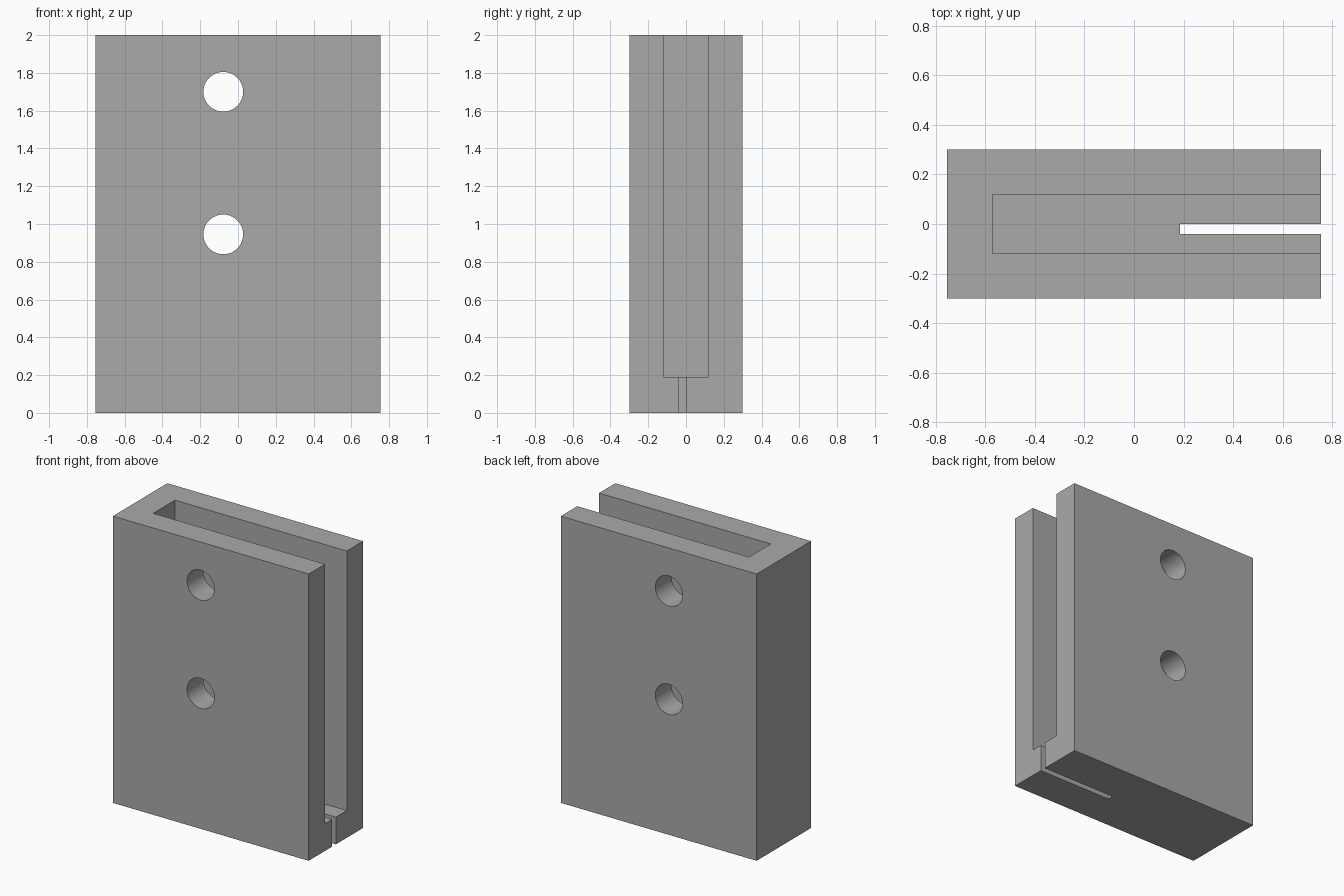
import bpy
import math

cube = bpy.data.objects.get("Cube")
if cube:
    bpy.data.objects.remove(cube, do_unlink=True)

grey = bpy.data.materials.new("plain_grey")
grey.use_nodes = True
colour = (0.4, 0.4, 0.4, 1)
grey.diffuse_color = colour
grey.node_tree.nodes["Principled BSDF"].inputs["Base Color"].default_value = colour


def box(name, low, high):
    """Box spanning two opposite corners."""
    centre = [(a + b) / 2 for a, b in zip(low, high)]
    bpy.ops.mesh.primitive_cube_add(size=1, location=centre)
    obj = bpy.context.object
    obj.name = name
    obj.scale = [b - a for a, b in zip(low, high)]
    bpy.ops.object.transform_apply(location=True, rotation=False, scale=True)
    obj.data.materials.append(grey)
    return obj


def cut(target, cutter):
    """Subtract a cutter from the target, then remove the cutter."""
    cutter.hide_render = True
    mod = target.modifiers.new("cut", "BOOLEAN")
    mod.operation = "DIFFERENCE"
    mod.solver = "EXACT"
    mod.object = cutter
    bpy.context.view_layer.objects.active = target
    bpy.ops.object.modifier_apply(modifier=mod.name)
    bpy.data.objects.remove(cutter, do_unlink=True)


# Solid block
holder = box("holder_block", (-0.755, -0.3, 0), (0.755, 0.3, 2))

# Deep pocket open at the top and left side
cut(holder, box("pocket_cutter", (-0.57, -0.12, 0.19), (1, 0.12, 2.2)))

# Narrow slot through the floor
cut(holder, box("slot_cutter", (0.185, -0.04, -0.2), (1, 0, 0.4)))

# Two screw holes through both walls
for height in (0.945, 1.7):
    bpy.ops.mesh.primitive_cylinder_add(
        vertices=64, radius=0.105, depth=1,
        location=(-0.078, 0, height), rotation=(math.pi / 2, 0, 0))
    drill = bpy.context.object
    drill.data.materials.append(grey)
    cut(holder, drill)

# Smooth hole walls, sharp block edges
bpy.ops.object.select_all(action="DESELECT")
holder.select_set(True)
bpy.context.view_layer.objects.active = holder
bpy.ops.object.shade_smooth_by_angle(angle=math.radians(30))
